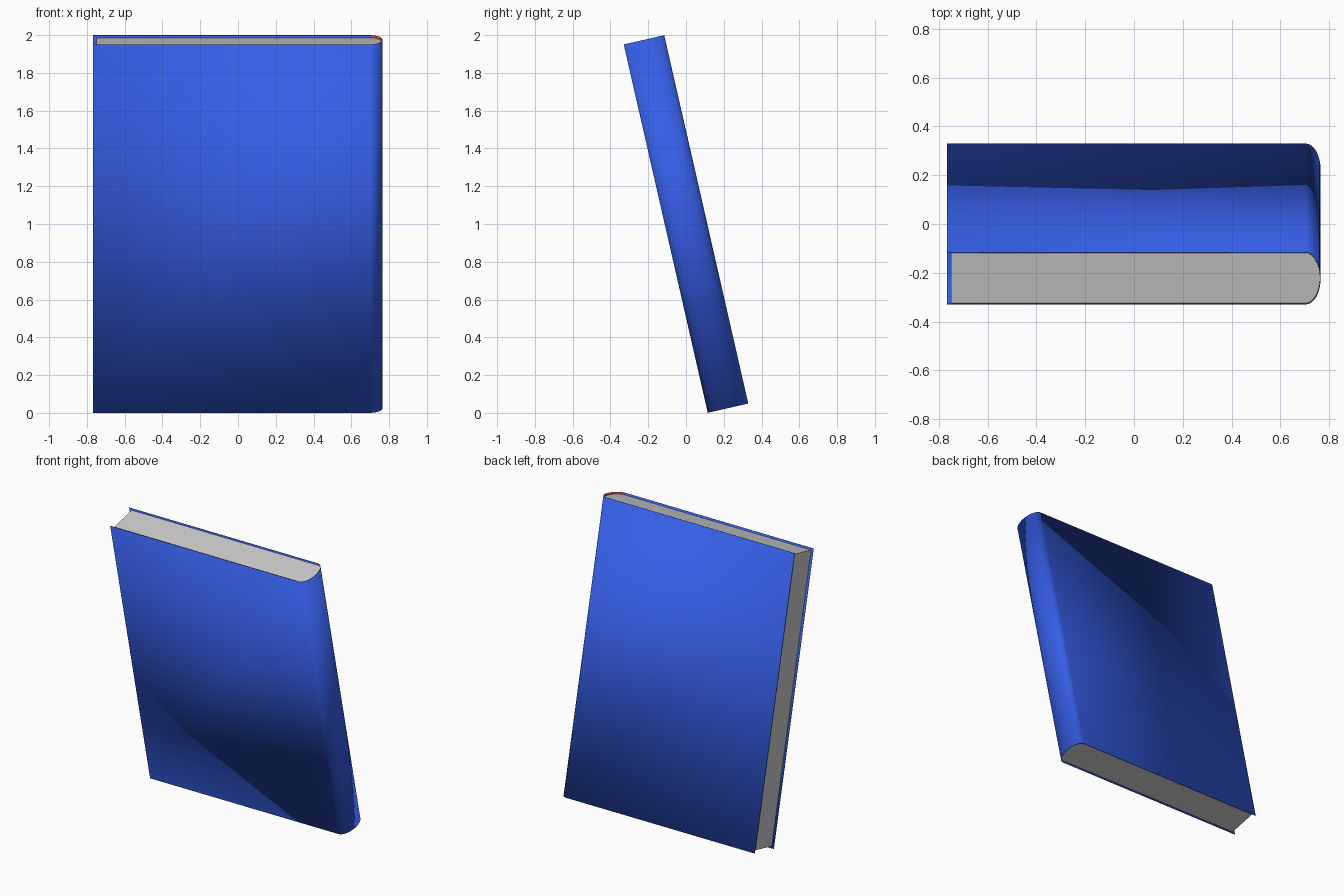
import bpy, bmesh, math
from mathutils import Matrix

if "Cube" in bpy.data.objects:
    bpy.data.objects.remove(bpy.data.objects["Cube"])

H, T = 2.0, 0.22                 # height and thickness of the closed book
X0, XS, XR = -0.767, 0.703, 0.765  # fore edge, start of spine curve, spine crown
PAGE_X, INSET = -0.75, 0.014
SEG = 24
LEAN = Matrix.Translation((0, 0, 1)) @ Matrix.Rotation(math.radians(12.85), 4, 'X')


def material(name, rgb):
    m = bpy.data.materials.new(name)
    m.diffuse_color = (*rgb, 1)
    m.use_nodes = True
    m.node_tree.nodes["Principled BSDF"].inputs["Base Color"].default_value = m.diffuse_color
    return m


def outline(x_edge, shrink):
    """U-shaped section: front board, rounded spine, back board."""
    r = T / 2 - shrink
    pts = [(x_edge, -r)]
    for i in range(SEG + 1):
        a = -math.pi / 2 + math.pi * i / SEG
        pts.append((XS + (XR - XS - shrink) * math.cos(a), r * math.sin(a)))
    return pts + [(x_edge, r)]


def extrude(name, pts, height, closed):
    bm = bmesh.new()
    lo = [bm.verts.new((x, y, -height / 2)) for x, y in pts]
    hi = [bm.verts.new((x, y, height / 2)) for x, y in pts]
    n = len(pts)
    for i in range(n if closed else n - 1):
        j = (i + 1) % n
        f = bm.faces.new((lo[i], lo[j], hi[j], hi[i]))
        f.material_index = 0 if (closed or i in (0, n - 2)) else 1
    if closed:
        bm.faces.new(lo[::-1])
        bm.faces.new(hi)
    me = bpy.data.meshes.new(name)
    bm.to_mesh(me)
    bm.free()
    ob = bpy.data.objects.new(name, me)
    bpy.context.collection.objects.link(ob)
    ob.matrix_world = LEAN
    bpy.ops.object.select_all(action='DESELECT')
    ob.select_set(True)
    bpy.context.view_layer.objects.active = ob
    bpy.ops.object.shade_smooth_by_angle(angle=math.radians(30))
    return ob


# Cover: thin wrapped sheet, red lining inside the spine only
blue = material("cover_blue", (0.035, 0.11, 0.78))
red = material("spine_lining_red", (0.6, 0.04, 0.02))
cover = extrude("cover", outline(X0, 0), H, False)
for m in (blue, blue, red):
    cover.data.materials.append(m)
sol = cover.modifiers.new("board_thickness", 'SOLIDIFY')
sol.thickness = 0.003
sol.offset = -1
sol.material_offset = 1
sol.material_offset_rim = 0

# Page block: fills the cover, set back at head, tail and fore edge
extrude("pages", outline(PAGE_X, 0.0015), H - 2 * INSET, True)
